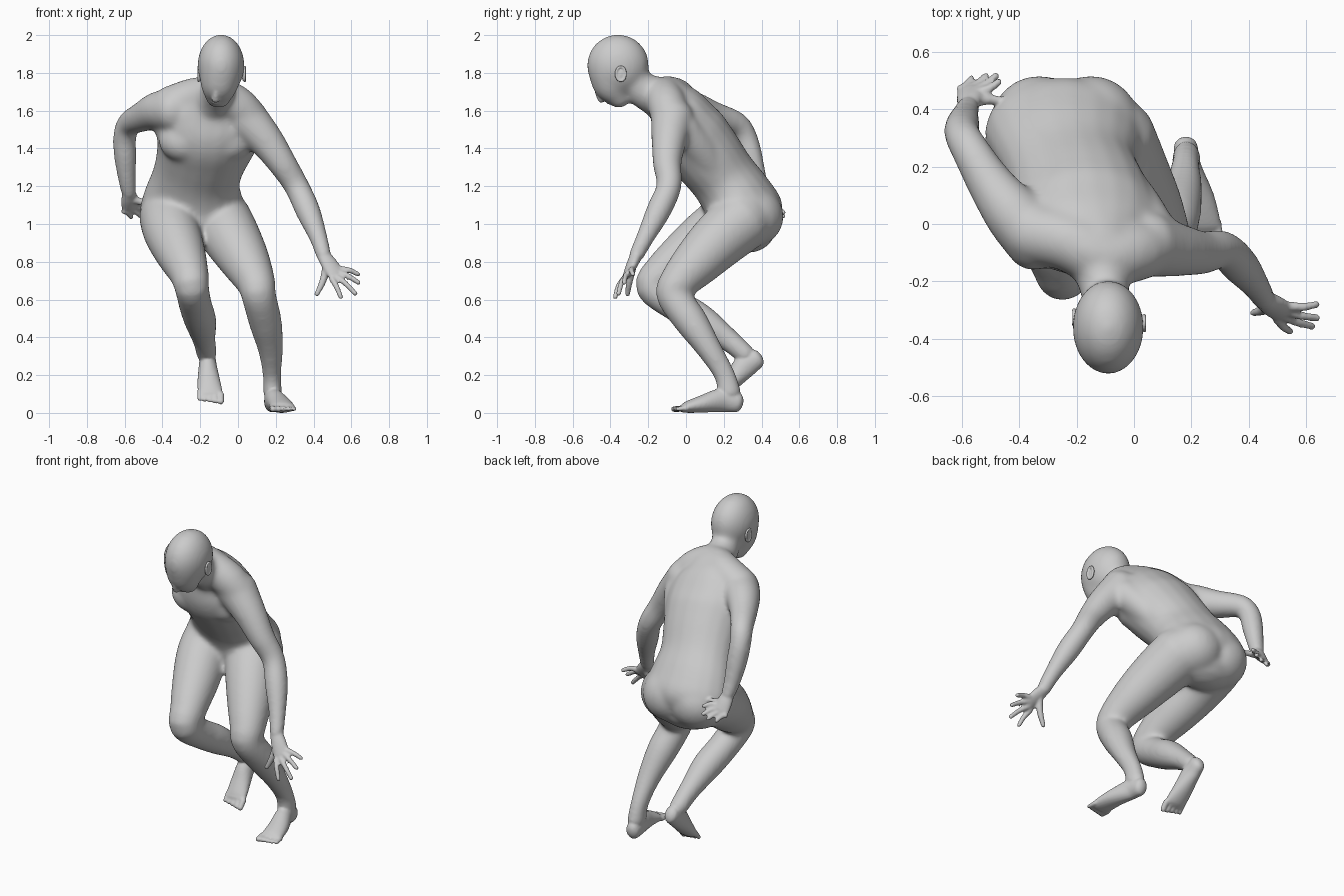
import bpy, bmesh, math
from mathutils import Vector, Matrix

default = bpy.data.objects.get("Cube")
if default:
    bpy.data.objects.remove(default, do_unlink=True)

skin = bpy.data.materials.new("plain grey")
skin.use_nodes = True
grey = (0.6, 0.6, 0.6, 1)
skin.diffuse_color = grey
skin.node_tree.nodes["Principled BSDF"].inputs["Base Color"].default_value = grey
SIDES = 20
ACROSS = Vector((1, 0, 0))


def spline(stations, steps=4):
    """Smooth curve through stations of any dimension."""
    pts = [Vector(s) for s in stations]
    pts = [pts[0] * 2 - pts[1]] + pts + [pts[-1] * 2 - pts[-2]]
    out = []
    for a, b, c, d in zip(pts, pts[1:], pts[2:], pts[3:]):
        for k in range(steps):
            t = k / steps
            out.append(b + (c - a) * (t / 2) + (a * 2 - b * 5 + c * 4 - d) * (t * t / 2)
                       + (b * 3 - a - c * 3 + d) * (t ** 3 / 2))
    return out + [pts[-2]]


def tube(bm, stations, side=ACROSS):
    """Elliptical loft through (x, y, z, half width, half depth) with rounded ends."""
    path = spline([s if len(s) == 5 else (*s, s[3]) for s in stations])
    centres = [Vector(p[:3]) for p in path]
    rings = []

    def ring(c, t, w, d):
        s = (side - t * side.dot(t)).normalized()
        n = t.cross(s)
        angles = [math.tau * i / SIDES for i in range(SIDES)]
        rings.append([bm.verts.new(c + s * w * math.cos(a) + n * d * math.sin(a)) for a in angles])

    def cap(i, t, order):
        w, d = path[i][3], path[i][4]
        for a in order:
            f = math.cos(a)
            ring(centres[i] + t * min(w, d) * 0.8 * math.sin(a), t, w * f, d * f)

    tangents = [(centres[min(i + 1, len(path) - 1)] - centres[max(i - 1, 0)]).normalized()
                for i in range(len(path))]
    cap(0, tangents[0], (-1.4, -1, -0.5))
    for p, c, t in zip(path, centres, tangents):
        ring(c, t, p[3], p[4])
    cap(-1, tangents[-1], (0.5, 1, 1.4))
    for lo, hi in zip(rings, rings[1:]):
        for i in range(SIDES):
            j = (i + 1) % SIDES
            bm.faces.new((lo[i], lo[j], hi[j], hi[i]))
    bm.faces.new(rings[0][::-1])
    bm.faces.new(rings[-1])


def ball(bm, centre, radii, tilt=0):
    m = Matrix.Translation(centre) @ Matrix.Rotation(tilt, 4, "X") @ Matrix.Diagonal((*radii, 1))
    bmesh.ops.create_uvsphere(bm, u_segments=24, v_segments=16, radius=1, matrix=m)


def finish(name, bm, voxel, smoothing):
    """Fuse the overlapping forms into one soft skin."""
    bmesh.ops.recalc_face_normals(bm, faces=bm.faces)
    mesh = bpy.data.meshes.new(name)
    bm.to_mesh(mesh)
    bm.free()
    mesh.materials.append(skin)
    ob = bpy.data.objects.new(name, mesh)
    bpy.context.scene.collection.objects.link(ob)
    fuse = ob.modifiers.new("fuse", "REMESH")
    fuse.mode = "VOXEL"
    fuse.voxel_size = voxel
    fuse.use_smooth_shade = True
    soften = ob.modifiers.new("soften", "SMOOTH")
    soften.factor = 0.5
    soften.iterations = smoothing
    return ob


def hand(bm, wrist, knuckles, spread, tips, thumb):
    wrist, knuckles, spread = Vector(wrist), Vector(knuckles), Vector(spread)
    mid = wrist.lerp(knuckles, .5)
    tube(bm, [(*wrist, .038, .032), (*mid, .046, .028), (*knuckles, .048, .02)], spread)
    for k, tip in enumerate(tips):
        root = knuckles + spread.normalized() * (k - 1.5) * .027
        bend = root.lerp(Vector(tip), .5) + Vector((0, -.006, .008))
        tube(bm, [(*root, .017), (*bend, .015), (*tip, .0125)])
    tube(bm, [(*wrist.lerp(mid, .6), .024), (*mid.lerp(Vector(thumb), .5), .019), (*thumb, .013)])


def foot(bm, sole, big, toe_dir):
    """Foot from heel to ball, with five toes; big is the x direction of the big toe."""
    sizes = ((.042, .054), (.048, .064), (.06, .047), (.066, .032), (.066, .023))
    tube(bm, [(*p, *s) for p, s in zip(sole, sizes)])
    front, ahead = Vector(sole[-1]), Vector(toe_dir).normalized()
    for k in range(5):
        root = front + ACROSS * big * (.056 - k * .0285) - ahead * .005 * k
        r = .0175 - .001 * k
        tube(bm, [(*root, r), (*(root + ahead * .052), r * .9)])


core = bmesh.new()
# Torso, leaning forward, then the neck
tube(core, [(-.24, .34, .96, .2, .14), (-.24, .318, 1.04, .28, .205), (-.235, .27, 1.14, .265, .192),
            (-.22, .195, 1.25, .233, .18), (-.19, .105, 1.37, .243, .192), (-.17, .02, 1.48, .26, .197),
            (-.15, -.04, 1.59, .24, .16), (-.13, -.09, 1.66, .16, .12)], Vector((1, -.05, -.12)))
tube(core, [(-.13, -.1, 1.64, .13, .12), (-.115, -.17, 1.68, .094, .104),
            (-.1, -.24, 1.72, .085, .094), (-.09, -.3, 1.79, .08, .08)])
# Shoulder yoke and the muscles below each armpit
tube(core, [(-.36, -.03, 1.62, .11), (-.23, -.06, 1.67, .105), (-.11, -.115, 1.675, .105),
            (-.01, -.1, 1.63, .105), (.06, -.08, 1.56, .1)], Vector((0, 1, 0)))
tube(core, [(.05, -.02, 1.5, .095), (0, .07, 1.4, .09), (-.07, .16, 1.27, .085)])
tube(core, [(-.35, .03, 1.52, .095), (-.325, .1, 1.4, .09), (-.33, .17, 1.27, .085)])
# Chest, belly and seat
for x in (-.28, -.06):
    ball(core, (x, -.04, 1.44), (.14, .105, .115), -.3)
ball(core, (-.17, -.035, 1.48), (.17, .125, .1), -.4)
ball(core, (-.22, .155, 1.21), (.2, .13, .08))
for x in (-.33, -.15):
    ball(core, (x, .34, 1.04), (.175, .178, .165))
# Head: cranium and tapering face
ball(core, (-.09, -.36, 1.84), (.125, .165, .164))
tube(core, [(-.092, -.395, 1.8, .113, .122), (-.1, -.382, 1.725, .098, .105), (-.106, -.35, 1.66, .066, .058)])
# Arms: raised right, reaching left
tube(core, [(-.33, -.055, 1.6, .12), (-.42, .035, 1.6, .104), (-.5, .14, 1.57, .082), (-.575, .265, 1.53, .067),
            (-.6, .315, 1.46, .063), (-.597, .345, 1.36, .061), (-.588, .38, 1.24, .049), (-.577, .41, 1.16, .041)])
tube(core, [(.04, -.07, 1.56, .118), (.15, -.09, 1.44, .094), (.235, -.1, 1.32, .077), (.31, -.09, 1.2, .067),
            (.37, -.145, 1.07, .067), (.425, -.215, .93, .05), (.455, -.265, .83, .042)])
# Legs: trailing right, standing left
tube(core, [(-.36, .28, 1.04, .165), (-.35, .15, .96, .152), (-.305, .01, .85, .134), (-.26, -.125, .74, .106),
            (-.245, -.176, .665, .092), (-.225, -.05, .57, .088), (-.2, .08, .49, .086),
            (-.18, .22, .39, .063), (-.165, .32, .305, .054)])
tube(core, [(-.09, .3, 1.02, .165), (-.03, .18, .92, .154), (.04, .06, .8, .132), (.095, -.04, .69, .104),
            (.11, -.065, .62, .092), (.145, .03, .48, .088), (.172, .125, .335, .067),
            (.18, .205, .2, .05, .057), (.183, .23, .1, .052, .066)])
core_form = finish("core_form", core, .013, 16)

# The softened core becomes the base for the finer parts
body = bmesh.new()
body.from_object(core_form, bpy.context.evaluated_depsgraph_get())
bpy.data.objects.remove(core_form, do_unlink=True)
# Nose and lips
tube(body, [(-.112, -.476, 1.72, .011), (-.117, -.464, 1.685, .015), (-.118, -.446, 1.658, .022, .019)])
ball(body, (-.112, -.402, 1.65), (.032, .02, .016), .7)
# Hands, fingers spread
hand(body, (.455, -.265, .83), (.52, -.308, .735), (.1, .1, .12),
     [(.545, -.375, .611), (.623, -.357, .63), (.64, -.327, .688), (.638, -.28, .733)], (.416, -.31, .626))
hand(body, (-.577, .41, 1.16), (-.57, .465, 1.09), (-.8, .1, -.5),
     [(-.47, .497, 1.1), (-.48, .517, 1.06), (-.515, .517, 1.04), (-.565, .507, 1.035)], (-.455, .43, 1.11))
# Feet: flat left, raised right heel
foot(body, [(.18, .27, .055), (.188, .195, .068), (.22, .09, .048), (.235, .01, .031), (.237, -.015, .023)],
     -1, (.1, -1, -.06))
foot(body, [(-.16, .372, .286), (-.16, .312, .247), (-.155, .25, .172), (-.148, .2, .115), (-.146, .182, .098)],
     1, (0, -.6, -.75))
finish("body", body, .0075, 4)

# Ears: a rim around a thin shell
ears = bmesh.new()
for x, y in ((.03, -.345), (-.203, -.325)):
    ball(ears, (x, y, 1.79), (.01, .024, .036), -.3)
    rim = [math.tau * k / 8 for k in range(9)]
    tube(ears, [(x + math.copysign(.006, x + .09), y + .026 * math.cos(a), 1.795 + .038 * math.sin(a), .007)
                for a in rim], Vector((1, .02, .03)))
finish("ears", ears, .005, 3)
